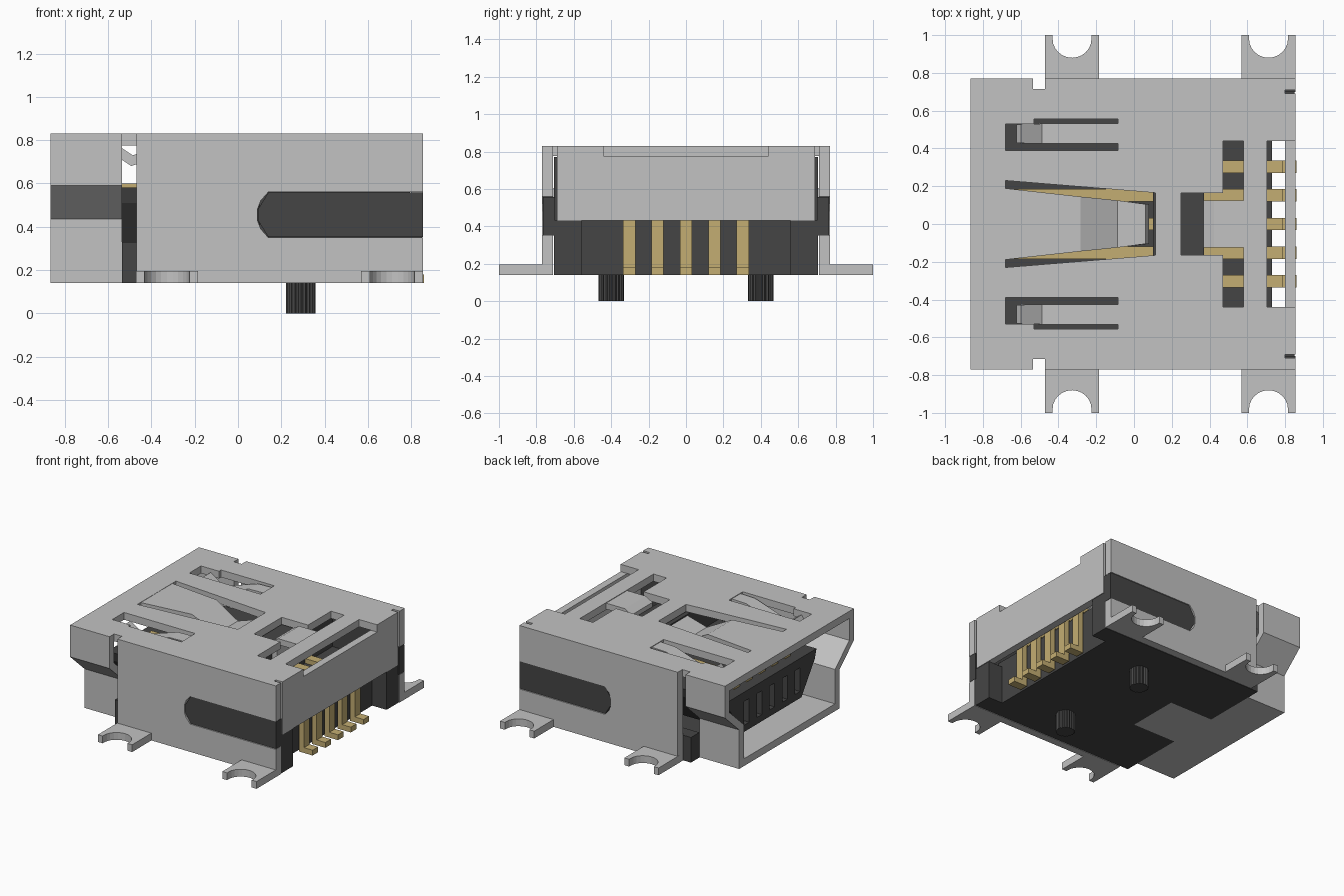
import bpy, bmesh, math
from mathutils import Vector

if "Cube" in bpy.data.objects:
    bpy.data.objects.remove(bpy.data.objects["Cube"])


def material(name, rgb, rough):
    m = bpy.data.materials.new(name)
    m.use_nodes = True
    m.diffuse_color = (*rgb, 1)
    node = m.node_tree.nodes["Principled BSDF"]
    node.inputs["Base Color"].default_value = (*rgb, 1)
    node.inputs["Roughness"].default_value = rough
    return m


STEEL = material("steel grey", (0.54, 0.54, 0.54), 0.5)
PLASTIC = material("dark plastic", (0.06, 0.06, 0.06), 0.6)
GOLD = material("contact gold", (0.55, 0.42, 0.17), 0.5)


def add(name, mesh, mat):
    mesh.materials.append(mat)
    ob = bpy.data.objects.new(name, mesh)
    bpy.context.scene.collection.objects.link(ob)
    return ob


def plate(name, mat, axis, lo, hi, outline, holes=()):
    """Extrude a flat outline with holes between lo and hi along an axis."""
    cu = bpy.data.curves.new("outline", 'CURVE')
    cu.dimensions, cu.fill_mode = '2D', 'BOTH'
    cu.extrude = (hi - lo) / 2
    for loop in (outline, *holes):
        sp = cu.splines.new('POLY')
        sp.points.add(len(loop) - 1)
        for p, (a, b) in zip(sp.points, loop):
            p.co = (a, b, 0, 1)
        sp.use_cyclic_u = True
    tmp = bpy.data.objects.new("outline", cu)
    bpy.context.scene.collection.objects.link(tmp)
    dg = bpy.context.evaluated_depsgraph_get()
    mesh = bpy.data.meshes.new_from_object(tmp.evaluated_get(dg))
    bpy.data.objects.remove(tmp)
    mesh.materials.clear()
    bm = bmesh.new()
    bm.from_mesh(mesh)
    bmesh.ops.remove_doubles(bm, verts=bm.verts, dist=0.0005)
    mid = (lo + hi) / 2
    for v in bm.verts:
        a, b, c = v.co
        c += mid
        v.co = Vector({'x': (c, a, b), 'y': (a, c, b), 'z': (a, b, c)}[axis])
    bmesh.ops.recalc_face_normals(bm, faces=bm.faces)
    for f in bm.faces:
        f.smooth = False
    bm.to_mesh(mesh)
    bm.free()
    mesh.name = name
    return add(name, mesh, mat)


def rect(x0, x1, y0, y1):
    return [(x0, y0), (x1, y0), (x1, y1), (x0, y1)]


def box(name, mat, x, y, z):
    return plate(name, mat, 'z', z[0], z[1], rect(*x, *y))


def strip(name, mat, y, path, thick):
    """Bent sheet strip: path holds (x, z, half width)."""
    bm = bmesh.new()
    rows = [[bm.verts.new((x, y + s * w, z)) for s in (-1, 1)] for x, z, w in path]
    for p, q in zip(rows, rows[1:]):
        bm.faces.new((p[0], q[0], q[1], p[1]))
    mesh = bpy.data.meshes.new(name)
    bm.to_mesh(mesh)
    bm.free()
    ob = add(name, mesh, mat)
    mod = ob.modifiers.new("thickness", 'SOLIDIFY')
    mod.thickness, mod.offset, mod.use_even_offset = thick, 0, True
    return ob


def both(half):
    """Close a half outline by mirroring its first coordinate."""
    return half + [(-a, b) for a, b in reversed(half)]


def flip(half):
    """Close a half outline by mirroring its second coordinate."""
    return half + [(a, -b) for a, b in reversed(half)]


BOT, TOP, T = 0.14, 0.83, 0.055
UNDER = TOP - T
PIN_Y = [i * 0.152 for i in range(-2, 3)]

# Shell roof with notches, spring windows and rear slot
roof = flip([(-0.865, 0.77), (-0.535, 0.77), (-0.535, 0.715), (-0.47, 0.715),
             (-0.47, 0.77), (0.855, 0.77), (0.855, 0.71), (0.80, 0.71),
             (0.80, 0.69), (0.855, 0.69), (0.855, 0.44), (0.705, 0.44)])
windows = [flip([(-0.68, 0.23), (0.115, 0.165)]),
           flip([(0.25, 0.165), (0.47, 0.165), (0.47, 0.44), (0.58, 0.44)])]
for s in (-1, 1):
    windows.append([(-0.68, s * 0.39), (-0.085, s * 0.39), (-0.085, s * 0.555),
                    (-0.53, s * 0.555), (-0.53, s * 0.53), (-0.68, s * 0.53)])
plate("shell_roof", STEEL, 'z', UNDER, TOP, roof, windows)

# Shell mouth, rear wall and floor tab
mouth = both([(0.715, UNDER), (0.77, UNDER), (0.77, 0.59), (0.60, 0.435), (0.60, BOT)])
inner = [(0.715, 0.61), (0.545, 0.455), (0.545, BOT + T)]
mouth = mouth + [(-a, b) for a, b in inner] + inner[::-1]
plate("shell_mouth", STEEL, 'x', -0.865, -0.535, mouth)
box("rear_wall", STEEL, (0.80, 0.855), (-0.69, 0.69), (0.43, UNDER))
box("floor_tab", STEEL, (-0.535, -0.17), (-0.2, 0.2), (BOT, BOT + T))

# Side walls with open rounded slots, and solder feet
wall = [(-0.47, BOT), (0.855, BOT), (0.855, 0.35), (0.14, 0.35), (0.105, 0.39),
        (0.09, 0.43), (0.09, 0.48), (0.105, 0.52), (0.14, 0.56), (0.855, 0.56),
        (0.855, UNDER), (-0.47, UNDER)]
for s, side in ((-1, "right"), (1, "left")):
    lo, hi = sorted((s * 0.71, s * 0.77))
    plate("side_wall_" + side, STEEL, 'y', lo, hi, wall)
    for cx, end in ((-0.328, "front"), (0.712, "rear")):
        arc = [(cx + 0.103 * math.cos(t * math.pi / 12),
                s * (0.98 - 0.1 * math.sin(t * math.pi / 12))) for t in range(13)]
        foot = ([(cx - 0.143, s * 0.74), (cx + 0.143, s * 0.74), (cx + 0.143, s),
                 (cx + 0.103, s)] + arc + [(cx - 0.103, s), (cx - 0.143, s)])
        plate("solder_foot_" + end + "_" + side, STEEL, 'z', BOT, BOT + T, foot)
    # Side spring finger
    strip("side_spring_" + side, STEEL, s * 0.478,
          [(-0.08, 0.803, 0.053), (-0.2, 0.80, 0.053), (-0.49, 0.705, 0.053),
           (-0.61, 0.785, 0.05)], 0.045)

# Centre spring finger and rear retaining tab
strip("centre_spring", STEEL, 0,
      [(-0.69, 0.803, 0.19), (-0.29, 0.803, 0.145), (-0.09, 0.70, 0.125),
       (0.07, 0.76, 0.105)], 0.05)
strip("rear_tab", STEEL, 0,
      [(0.59, 0.803, 0.125), (0.43, 0.803, 0.125), (0.39, 0.78, 0.125),
       (0.39, 0.66, 0.125)], 0.045)

# Plastic base, notched around the floor tab
base = flip([(-0.535, 0.2), (-0.535, 0.705), (0.85, 0.705), (0.85, 0.56),
             (0.73, 0.56), (0.73, 0.0)])
base = [(-0.17, -0.2), (-0.17, 0.2)] + base
plate("plastic_base", PLASTIC, 'z', BOT, 0.2, base)
box("plastic_core", PLASTIC, (0.10, 0.37), (-0.705, 0.705), (0.2, 0.76))
box("plastic_rear", PLASTIC, (0.37, 0.73), (-0.705, 0.705), (0.2, 0.475))
for s, side in ((-1, "right"), (1, "left")):
    def span(a, b):
        return tuple(sorted((s * a, s * b)))
    box("plastic_cheek_" + side, PLASTIC, (0.37, 0.795), span(0.60, 0.705), (0.2, 0.77))
    box("plastic_corner_" + side, PLASTIC, (0.73, 0.85), span(0.56, 0.705), (0.2, 0.43))
    box("plastic_rail_" + side, PLASTIC, (-0.535, 0.10), span(0.605, 0.705), (0.2, 0.33))
    plate("slot_rib_" + side, PLASTIC, 'y', *span(0.70, 0.765),
          [(0.855, 0.352), (0.14, 0.352), (0.092, 0.43), (0.092, 0.48),
           (0.14, 0.558), (0.855, 0.558)])
    # Ribbed locating peg
    peg = [(0.29 + r * math.cos(a), s * 0.4 + r * math.sin(a))
           for a, r in ((i * math.pi / 20, (0.068, 0.061)[i % 2]) for i in range(40))]
    plate("locating_peg_" + side, PLASTIC, 'z', 0, 0.15, peg)

# Tongue in the mouth with five contact slots in its nose
tongue = both([(0.53, 0.58), (0.51, 0.51), (0.35, 0.28)])
slots = [rect(y - 0.03, y + 0.03, 0.33, 0.51) for y in PIN_Y]
plate("tongue_nose", PLASTIC, 'x', -0.72, -0.6, tongue, slots)
plate("tongue_body", PLASTIC, 'x', -0.6, 0.10, tongue)

# Contacts and solder pins
for i, y in enumerate(PIN_Y, 1):
    box(f"contact_{i}", GOLD, (-0.64, 0.11), (y - 0.033, y + 0.033), (0.57, 0.60))
    strip(f"solder_pin_{i}", GOLD, y,
          [(0.36, 0.49, 0.033), (0.768, 0.49, 0.033), (0.768, 0.16, 0.033),
           (0.86, 0.16, 0.033)], 0.04)
